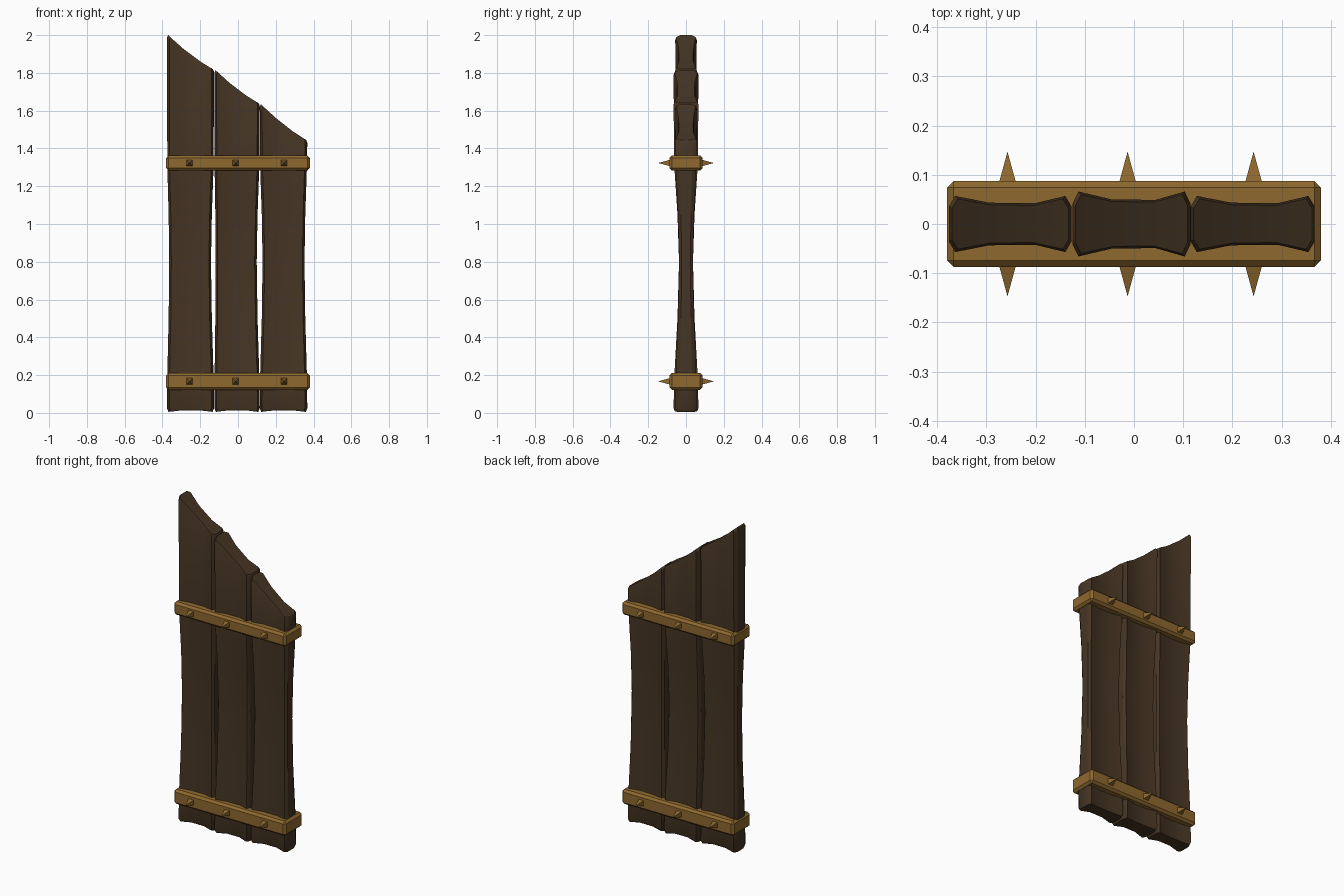
import bpy, bmesh, math

if "Cube" in bpy.data.objects:
    bpy.data.objects.remove(bpy.data.objects["Cube"])


def material(name, rgb):
    m = bpy.data.materials.new(name)
    m.diffuse_color = (*rgb, 1)
    m.use_nodes = True
    m.node_tree.nodes["Principled BSDF"].inputs["Base Color"].default_value = m.diffuse_color
    return m


wood = material("dark_wood", (0.060, 0.035, 0.017))
brass = material("brass", (0.27, 0.14, 0.028))


def finish(bm, name, mat, smooth=False):
    bmesh.ops.recalc_face_normals(bm, faces=bm.faces[:])
    me = bpy.data.meshes.new(name)
    bm.to_mesh(me)
    bm.free()
    me.materials.append(mat)
    ob = bpy.data.objects.new(name, me)
    bpy.context.collection.objects.link(ob)
    if smooth:
        bpy.context.view_layer.objects.active = ob
        ob.select_set(True)
        bpy.ops.object.shade_smooth_by_angle(angle=math.radians(30))
        ob.select_set(False)
    return ob


# hollow-faced plank section: (position across width, share of half thickness)
SECTION = [(0, .62), (.05, 1), (.33, .76), (.7, .74), (.95, 1), (1, .62)]


def plank(name, x0, x1, pinch0, pinch1, half, z_left, z_right):
    # rows: (height or end marker, waist amount 0..1, end inset)
    rows = [("bottom", 0, .008), (.025, 0, 0), (.2, .15, 0), (.5, .72, 0), (.8, 1, 0),
            (1.05, .72, 0), (1.3, .15, 0), ("shoulder", 0, 0), ("top", 0, .006)]
    bm = bmesh.new()
    loops = []
    for z, waist, inset in rows:
        a, b = x0 + pinch0 * waist + inset, x1 - pinch1 * waist - inset
        h = half + (.037 - half) * waist - inset
        ring = []
        for side in (-1, 1):
            for u, k in SECTION[::-side]:
                top = z_left + (z_right - z_left) * u - .05 * u * (1 - u)
                zz = {"bottom": .005 + .04 * u * (1 - u), "shoulder": top - .014,
                      "top": top}.get(z, z)
                ring.append(bm.verts.new((a + (b - a) * u, side * h * k, zz)))
        loops.append(ring)
    n = len(loops[0])
    for lo, hi in zip(loops, loops[1:]):
        for i in range(n):
            bm.faces.new((lo[i], lo[(i + 1) % n], hi[(i + 1) % n], hi[i]))
    for ring in (loops[0], loops[-1]):
        for i in range(n // 2 - 1):
            bm.faces.new((ring[i], ring[i + 1], ring[n - 2 - i], ring[n - 1 - i]))
    finish(bm, name, wood, True)


plank("left_plank", -.376, -.127, .012, .016, .057, 2.0, 1.82)
plank("middle_plank", -.125, .115, .007, .016, .066, 1.815, 1.64)
plank("right_plank", .115, .367, .015, .015, .057, 1.635, 1.445)


# chamfered cross bands
def band(name, z, height):
    bm = bmesh.new()
    bmesh.ops.create_cube(bm, size=1)
    for v in bm.verts:
        v.co = (v.co.x * .76, v.co.y * .174, z + v.co.z * height)
    bmesh.ops.bevel(bm, geom=bm.edges[:], offset=.013, segments=1, affect='EDGES')
    finish(bm, name, brass)


# square pyramid studs on both faces
def stud(name, x, z, side):
    bm = bmesh.new()
    r = .017
    base = [bm.verts.new((x + sx * r, side * .085, z + sz * r))
            for sx, sz in ((-1, -1), (1, -1), (1, 1), (-1, 1))]
    tip = bm.verts.new((x, side * .147, z))
    bm.faces.new(base)
    for i in range(4):
        bm.faces.new((base[i], base[(i + 1) % 4], tip))
    finish(bm, name, brass)


for label, z, height in (("lower", .167, .09), ("upper", 1.323, .08)):
    band(label + "_band", z, height)
    for x in (-.257, -.013, .243):
        for side, face in ((-1, "front"), (1, "back")):
            stud(f"{label}_{face}_stud", x, z, side)
